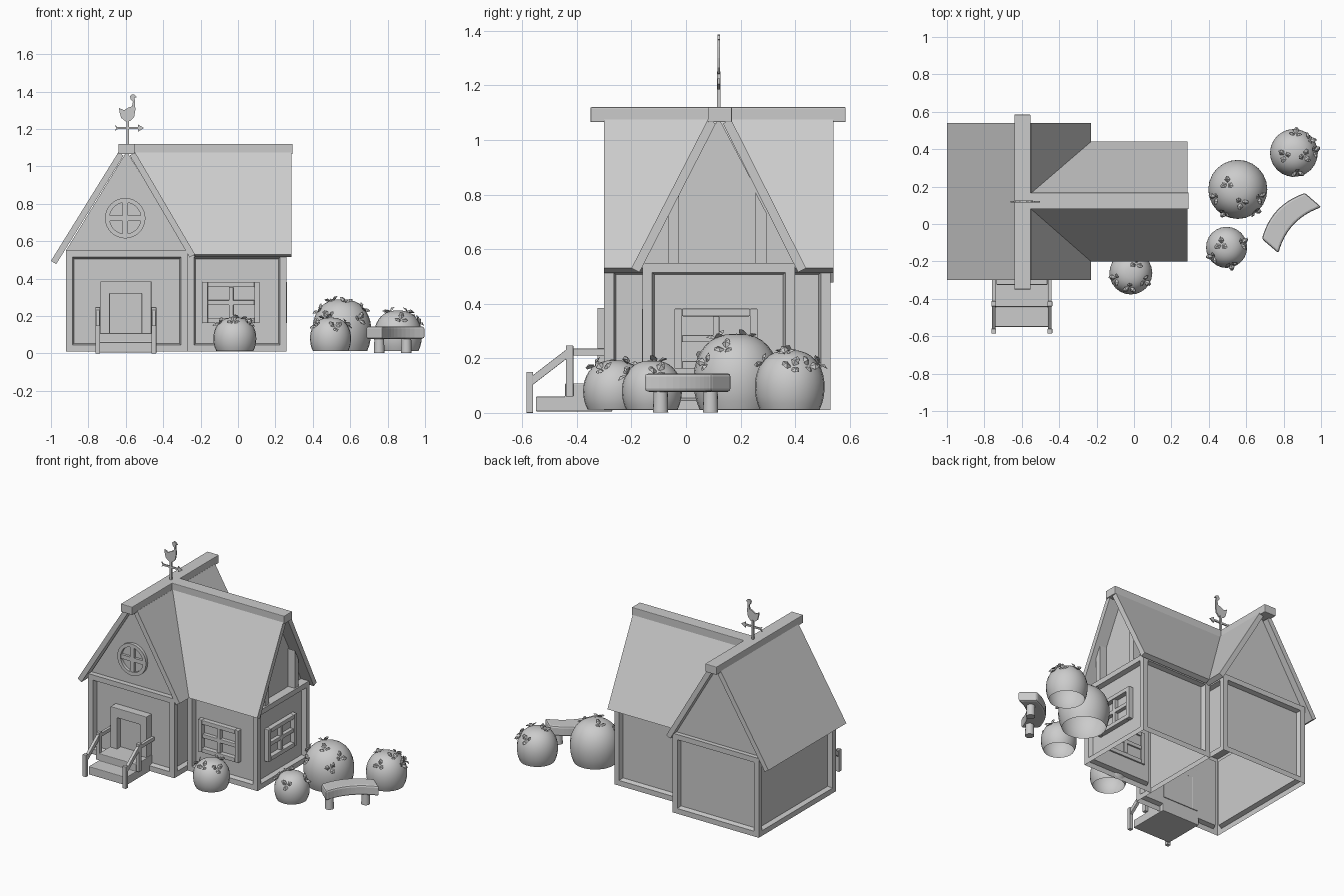
import bpy, bmesh, math
from mathutils import Vector, Matrix

if "Cube" in bpy.data.objects:
    bpy.data.objects.remove(bpy.data.objects["Cube"])


def finish(name, bm, bevel=0, smooth=False, recalc=True):
    if recalc:
        bmesh.ops.recalc_face_normals(bm, faces=bm.faces)
    me = bpy.data.meshes.new(name)
    bm.to_mesh(me)
    bm.free()
    ob = bpy.data.objects.new(name, me)
    bpy.context.collection.objects.link(ob)
    if bevel:
        m = ob.modifiers.new("bevel", 'BEVEL')
        m.width, m.segments, m.limit_method = bevel, 2, 'ANGLE'
    if smooth:
        bpy.context.view_layer.objects.active = ob
        ob.select_set(True)
        bpy.ops.object.shade_smooth_by_angle(angle=math.radians(40))
        ob.select_set(False)
    return ob


def add_box(bm, x, y, z, mat=Matrix()):
    size = (x[1] - x[0], y[1] - y[0], z[1] - z[0])
    c = Vector((sum(x) / 2, sum(y) / 2, sum(z) / 2))
    bmesh.ops.create_cube(bm, size=1, matrix=mat @ Matrix.Translation(c) @ Matrix.Diagonal((*size, 1)))


def box(name, x, y, z, bevel=0.0):
    bm = bmesh.new()
    add_box(bm, x, y, z)
    return finish(name, bm, bevel)


def add_prism(bm, pts, lo, hi, axis):
    """Extrude a 2D outline along the named axis."""
    place = {'x': lambda p, d: (d, p[0], p[1]), 'y': lambda p, d: (p[0], d, p[1]),
             'z': lambda p, d: (p[0], p[1], d)}[axis]
    a, b = ([bm.verts.new(place(p, d)) for p in pts] for d in (lo, hi))
    bm.faces.new(a)
    bm.faces.new(b[::-1])
    for i in range(len(pts)):
        j = (i + 1) % len(pts)
        bm.faces.new((a[i], b[i], b[j], a[j]))


def prism(name, pts, lo, hi, axis, bevel=0):
    bm = bmesh.new()
    add_prism(bm, pts, lo, hi, axis)
    return finish(name, bm, bevel)


def slab(name, corners, thick=0.033):
    """Roof plane from its four upper corners, thickened downwards."""
    c = [Vector(p) for p in corners]
    n = (c[1] - c[0]).cross(c[3] - c[0]).normalized()
    n = -n if n.z > 0 else n
    bm = bmesh.new()
    a = [bm.verts.new(p) for p in c]
    b = [bm.verts.new(p + n * thick) for p in c]
    bm.faces.new(a)
    bm.faces.new(b[::-1])
    for i in range(4):
        j = (i + 1) % 4
        bm.faces.new((a[i], b[i], b[j], a[j]))
    finish(name, bm)


def walls(name, x, y, z, open_west=False):
    """Open-bottomed wall shell with a recessed panel on every side."""
    bm = bmesh.new()
    add_box(bm, x, y, z)
    bm.normal_update()
    drop = [f for f in bm.faces if f.normal.z < -.5 or (open_west and f.normal.x < -.5)]
    bmesh.ops.delete(bm, geom=drop, context='FACES')
    sides = [f for f in bm.faces if abs(f.normal.z) < .5]
    bmesh.ops.inset_individual(bm, faces=sides, thickness=0.05, depth=0)
    bmesh.ops.inset_individual(bm, faces=sides, thickness=0.012, depth=-0.03)
    finish(name, bm, recalc=False)


# House walls
walls("main_walls", (-.92, -.27), (-.30, .53), (0.01, .55))
walls("wing_walls", (-.27, .26), (-.16, .40), (0.01, .55), True)

# Gable faces, set back under the roof
for nm, pts in (("front_gable", [(-.92, -.265, .55), (-.265, -.265, .55), (-.595, -.265, 1.08)]),
                ("back_gable", [(-.265, .50, .55), (-.92, .50, .55), (-.595, .50, 1.08)]),
                ("wing_gable", [(.20, -.16, .55), (.20, .40, .55), (.20, .12, 1.08)])):
    bm = bmesh.new()
    bm.faces.new([bm.verts.new(p) for p in pts])
    finish(nm, bm, recalc=False)
for i, y in enumerate((-.045, .275)):
    s = 1 if i == 0 else -1
    prism(f"gable_post_{i}", [(y - .02, .55), (y + .02, .55), (y + .02, .77 + .038 * s),
                              (y - .02, .77 - .038 * s)], .19, .25, 'x')

# Roof planes and ridge beams
slab("main_roof_west", [(-.64, -.30, 1.075), (-.64, .54, 1.075), (-1.0, .54, .495), (-1.0, -.30, .495)])
slab("main_roof_east", [(-.55, -.30, 1.075), (-.55, .54, 1.075), (-.23, .54, .53), (-.23, -.30, .53)])
slab("wing_roof_front", [(-.55, .08, 1.075), (.285, .08, 1.075), (.285, -.20, .53), (-.23, -.20, .53)])
slab("wing_roof_back", [(-.55, .165, 1.075), (.285, .165, 1.075), (.285, .44, .53), (-.23, .44, .53)])
box("main_ridge", (-.64, -.553), (-.35, .585), (1.065, 1.12), .004)
box("wing_ridge", (-.56, .292), (.08, .168), (1.065, 1.12), .004)


# Four-pane windows
def window(name, mat):
    bm = bmesh.new()
    w, h, d = .1525, .11, (-.002, .04)
    for s in (-1, 1):
        add_box(bm, sorted((s * w, s * (w - .028))), d, (-h, h), mat)
        add_box(bm, (-w + .028, w - .028), d, sorted((s * h, s * (h - .028))), mat)
    add_box(bm, (-.012, .012), (.004, .04), (-h + .028, h - .028), mat)
    add_box(bm, (-w + .028, w - .028), (.005, .04), (-.013, .013), mat)
    finish(name, bm, .003)


window("front_window", Matrix.Translation((-.037, -.16, .272)))
window("side_window", Matrix.Translation((.26, .11, .272)) @ Matrix.Rotation(math.pi / 2, 4, 'Z'))

# Round gable window: ring and cross
bm = bmesh.new()
rows = []
for k in range(32):
    a = k * math.tau / 32
    rows.append([bm.verts.new((-.603 + r * math.cos(a), y, .723 + r * math.sin(a)))
                 for r, y in ((.108, -.26), (.108, -.285), (.084, -.285), (.084, -.26))])
for k in range(32):
    p, q = rows[k], rows[(k + 1) % 32]
    for i in range(4):
        j = (i + 1) % 4
        bm.faces.new((p[i], p[j], q[j], q[i]))
add_box(bm, (-.618, -.588), (-.283, -.26), (.637, .809))
add_box(bm, (-.689, -.517), (-.282, -.26), (.709, .737))
finish("round_window", bm, smooth=True)

# Door and door frame
bm = bmesh.new()
add_prism(bm, [(-.735, .10), (-.735, .385), (-.463, .385), (-.463, .10), (-.515, .10),
               (-.515, .32), (-.685, .32), (-.685, .10)], -.325, -.265, 'y')
finish("door_frame", bm, .003)
box("door", (-.685, -.515), (-.285, -.265), (.10, .32))

# Porch steps and railings
prism("porch_steps", [(-.27, .005), (-.55, .005), (-.55, .06), (-.443, .06), (-.443, .108), (-.27, .108)],
      -.742, -.458, 'x', .004)
for side, x in (("left", -.75), ("right", -.45)):
    bm = bmesh.new()
    add_box(bm, (x - .013, x + .013), (-.585, -.56), (0, .15))
    add_box(bm, (x - .013, x + .013), (-.44, -.413), (.06, .247))
    add_prism(bm, [(-.565, .10), (-.435, .20), (-.435, .235), (-.565, .135)], x - .01, x + .01, 'x')
    add_box(bm, (x - .01, x + .01), (-.42, -.27), (.21, .235))
    finish(f"railing_{side}", bm, .002)

# Weathervane: pole, arrow and bird
box("vane_pole", (-.595, -.583), (.114, .126), (1.11, 1.25))
prism("vane_arrow", [(-.66, 1.222), (-.645, 1.211), (-.535, 1.211), (-.535, 1.225), (-.503, 1.205),
                     (-.535, 1.185), (-.535, 1.199), (-.645, 1.199), (-.66, 1.188), (-.65, 1.205)],
      .116, .124, 'y')
prism("vane_bird", [(-.637, 1.313), (-.61, 1.30), (-.585, 1.315), (-.567, 1.32), (-.562, 1.345), (-.575, 1.36),
                    (-.577, 1.375), (-.567, 1.386), (-.552, 1.383), (-.54, 1.368), (-.553, 1.367),
                    (-.55, 1.34), (-.549, 1.30), (-.555, 1.265), (-.575, 1.243), (-.60, 1.24),
                    (-.625, 1.26), (-.632, 1.285)], .115, .125, 'y')


# Round bushes with three-petal leaf clusters
def bush_point(c, R, H, az, t):
    a = -.6 + t * (math.pi / 2 + .6)
    zc = .42 * H
    r = R * max(math.cos(a), 0) ** .8
    z = zc + (H - zc) * math.sin(a) if a > 0 else zc + (zc - .012) * math.sin(a) / math.sin(.6)
    n = Vector((math.cos(a) * math.cos(az), math.cos(a) * math.sin(az), math.sin(a)))
    return Vector((c[0] + r * math.cos(az), c[1] + r * math.sin(az), z)), n


def bush(i, c, R, H, clusters):
    bm = bmesh.new()
    N, M = 24, 12
    top = bm.verts.new((*c, H))
    rings = [[bm.verts.new(bush_point(c, R, H, k * math.tau / N, m / M)[0]) for k in range(N)] for m in range(M)]
    for k in range(N):
        j = (k + 1) % N
        for m in range(M - 1):
            bm.faces.new((rings[m][k], rings[m][j], rings[m + 1][j], rings[m + 1][k]))
        bm.faces.new((rings[-1][k], rings[-1][j], top))
    finish(f"bush_{i}", bm, smooth=True)
    bm = bmesh.new()
    for q, (az, t) in enumerate(clusters):
        p, n = bush_point(c, R, H, math.radians(az), t)
        for s in range(3):
            m = (Matrix.Translation(p) @ n.to_track_quat('Z', 'Y').to_matrix().to_4x4()
                 @ Matrix.Rotation(s * math.tau / 3 + q * .5 + math.pi / 2, 4, 'Z'))
            v = [bm.verts.new(m @ Vector(w)) for w in
                 ((.002, 0, -.004), (.02, -.016, .005), (.036, -.008, .013), (.040, .004, .013), (.02, .016, .005),
                  (.02, 0, .016))]
            for k in range(5):
                bm.faces.new((v[k], v[(k + 1) % 5], v[5]))
            bm.faces.new(v[4::-1])
    finish(f"bush_leaves_{i}", bm)


bush(0, (-.017, -.262), .115, .193, [(265, .7), (200, .65), (330, .65), (60, .8)])
bush(1, (.555, .185), .158, .29, [(150, .85), (285, .82), (240, .5), (310, .45), (340, .62), (200, .6)])
bush(2, (.495, -.125), .11, .192, [(150, .9), (215, .6), (285, .55), (15, .6)])
bush(3, (.855, .38), .128, .23, [(195, .85), (345, .82), (85, .6), (5, .55), (280, .6), (40, .55)])

# Curved bench
mid = []
for k in range(13):
    t = k / 12
    p = [(1 - t) ** 2 * a + 2 * t * (1 - t) * b + t * t * c
         for a, b, c in ((.728, .775, .958), (-.118, .065, .128))]
    mid.append(p)
prism("bench_seat", [(x - .044, y + .038) for x, y in mid] + [(x + .044, y - .038) for x, y in mid[::-1]],
      .077, .145, 'z', .012)
for i, (x, y) in enumerate(((.755, -.093), (.90, .09))):
    bm = bmesh.new()
    bmesh.ops.create_cone(bm, cap_ends=True, segments=16, radius1=.028, radius2=.026, depth=.08,
                          matrix=Matrix.Translation((x, y, .042)))
    finish(f"bench_leg_{i}", bm, smooth=True)
